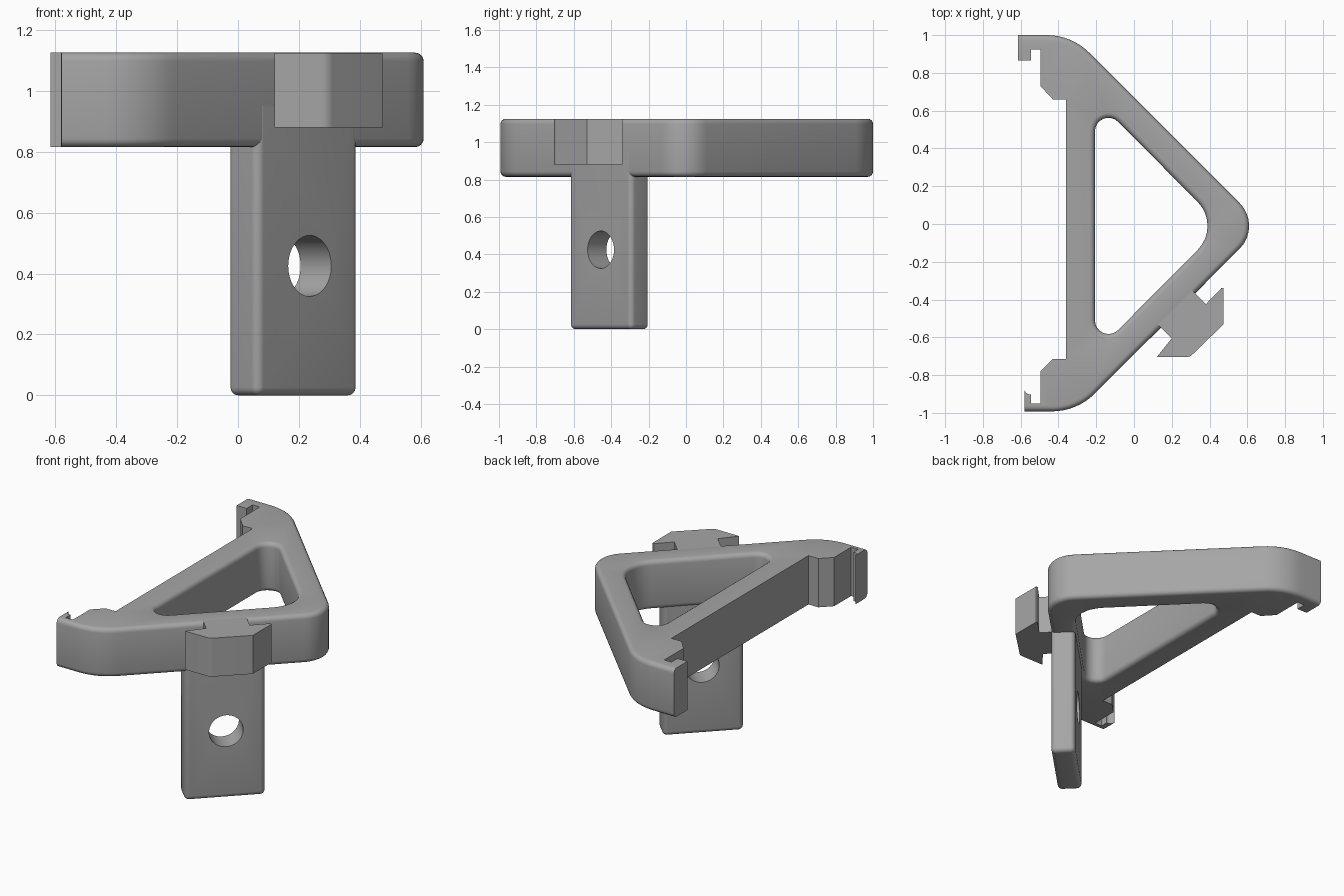
import bpy, bmesh, math
from mathutils import Vector

cube = bpy.data.objects.get("Cube")
if cube:
    bpy.data.objects.remove(cube, do_unlink=True)

grey = bpy.data.materials.new("plain grey")
grey.use_nodes = True
colour = (0.38, 0.38, 0.38, 1)
grey.diffuse_color = colour
grey.node_tree.nodes["Principled BSDF"].inputs["Base Color"].default_value = colour


def rounded(corners, steps=8):
    """Turn (x, y[, radius]) corners into points with tangent arcs."""
    out = []
    for i, c in enumerate(corners):
        p = Vector(c[:2])
        if len(c) < 3:
            out.append(p)
            continue
        a = (Vector(corners[i - 1][:2]) - p).normalized()
        b = (Vector(corners[(i + 1) % len(corners)][:2]) - p).normalized()
        half = a.angle(b) / 2
        centre = p + (a + b).normalized() * c[2] / math.sin(half)
        start = p + a * c[2] / math.tan(half) - centre
        sweep = start.angle_signed(p + b * c[2] / math.tan(half) - centre)
        for k in range(steps + 1):
            t = -sweep * k / steps
            out.append(centre + Vector((start.x * math.cos(t) - start.y * math.sin(t),
                                        start.x * math.sin(t) + start.y * math.cos(t))))
    return out


def inset(points, rim, d):
    """Move the first rim edges of a loop into the material by d."""
    n, out = len(points), []
    normals = []
    for i in range(n):
        e = (points[(i + 1) % n] - points[i]).normalized()
        normals.append(Vector((-e.y, e.x)))
    for i in range(n):
        j = (i - 1) % n
        n1, n2 = normals[j], normals[i]
        d1, d2 = (d if j < rim else 0), (d if i < rim else 0)
        det = n1.x * n2.y - n1.y * n2.x
        if abs(det) < 0.02:
            move = n1 * max(d1, d2)
        else:
            move = Vector((d1 * n2.y - d2 * n1.y, d2 * n1.x - d1 * n2.x)) / det
        out.append(points[i] + move)
    return out


def prism(name, loops, levels):
    """Stack inset copies of the loops at (z, inset) levels and cap both ends."""
    bm = bmesh.new()
    caps = [[], []]
    for points, rim in loops:
        rings = [[bm.verts.new((p.x, p.y, z)) for p in inset(points, rim, d)]
                 for z, d in levels]
        n = len(points)
        for low, high in zip(rings, rings[1:]):
            for i in range(n):
                j = (i + 1) % n
                bm.faces.new((low[i], low[j], high[j], high[i]))
        for cap, ring in zip(caps, (rings[0], rings[-1])):
            cap += [bm.edges.get((ring[i], ring[(i + 1) % n])) for i in range(n)]
    for cap in caps:
        bmesh.ops.triangle_fill(bm, use_beauty=True, edges=cap)
    bmesh.ops.remove_doubles(bm, verts=bm.verts, dist=1e-5)
    bmesh.ops.recalc_face_normals(bm, faces=bm.faces)
    mesh = bpy.data.meshes.new(name)
    bm.to_mesh(mesh)
    bm.free()
    mesh.materials.append(grey)
    ob = bpy.data.objects.new(name, mesh)
    bpy.context.collection.objects.link(ob)
    return ob


def fillet(z, r, up):
    """Quarter-round levels from a cap at z to the full outline."""
    steps = [k * math.pi / 8 for k in range(5)]
    return [(z + up * r * (1 - math.cos(a)), r * (1 - math.sin(a))) for a in steps]


BOTTOM, TOP, R = 0.815, 1.125, 0.028

# Triangular frame: rounded outer rim, then the sharp clip side
rim = rounded([(-0.58, -0.992), (-0.302, -0.992, 0.32), (0.68, -0.01, 0.17),
               (-0.33, 1.0, 0.32), (-0.615, 1.0)])
clips = rounded([(-0.615, 0.865), (-0.545, 0.865), (-0.545, 0.925), (-0.495, 0.925),
                 (-0.495, 0.73), (-0.43, 0.66), (-0.36, 0.66), (-0.36, -0.715),
                 (-0.43, -0.715), (-0.495, -0.78), (-0.495, -0.95), (-0.545, -0.95),
                 (-0.545, -0.903), (-0.58, -0.903, 0.033)])
opening = rounded([(-0.207, -0.685, 0.072), (-0.207, 0.665, 0.072), (0.463, -0.01, 0.18)])
frame = prism("frame", [(rim + clips, len(rim) - 1), (opening, len(opening))],
              fillet(BOTTOM, R, 1) + fillet(TOP, R, -1)[::-1])

# Slide-in connector on the front diagonal
connector_plan = rounded([(0.12, -0.705), (0.295, -0.705, 0.05), (0.475, -0.53),
                          (0.475, -0.34), (0.462, -0.34), (0.38, -0.425), (0.27, -0.315),
                          (0.09, -0.495), (0.20, -0.605)])
connector = prism("connector", [(connector_plan, 0)], [(0.88, 0), (TOP - 0.0005, 0)])


# Mounting leg, flush with the diagonal wall
def diagonal(along, across):
    return ((along + across) / 2, (along - across) / 2, 0.028)


leg_plan = rounded([diagonal(-0.562, 0.691), diagonal(0.104, 0.691),
                    diagonal(0.104, 0.49), diagonal(-0.562, 0.49)])
leg = prism("leg", [(leg_plan, len(leg_plan))], fillet(0, 0.026, 1) + [(0.95, 0)])

# Bolt hole through the leg
bpy.ops.mesh.primitive_cylinder_add(vertices=48, radius=0.1, depth=1,
                                    location=(0.235, -0.455, 0.425),
                                    rotation=(math.pi / 2, 0, math.pi / 4))
cutter = bpy.context.object
cutter.hide_render = True
hole = leg.modifiers.new("bolt_hole", "BOOLEAN")
hole.object = cutter
hole.operation = "DIFFERENCE"
hole.solver = "EXACT"
bpy.context.view_layer.objects.active = leg
bpy.ops.object.modifier_apply(modifier=hole.name)
bpy.data.objects.remove(cutter, do_unlink=True)

# Smooth fillets, sharp corners
bpy.ops.object.select_all(action="DESELECT")
for ob in (frame, connector, leg):
    ob.select_set(True)
bpy.context.view_layer.objects.active = frame
bpy.ops.object.shade_smooth_by_angle(angle=math.radians(30))
